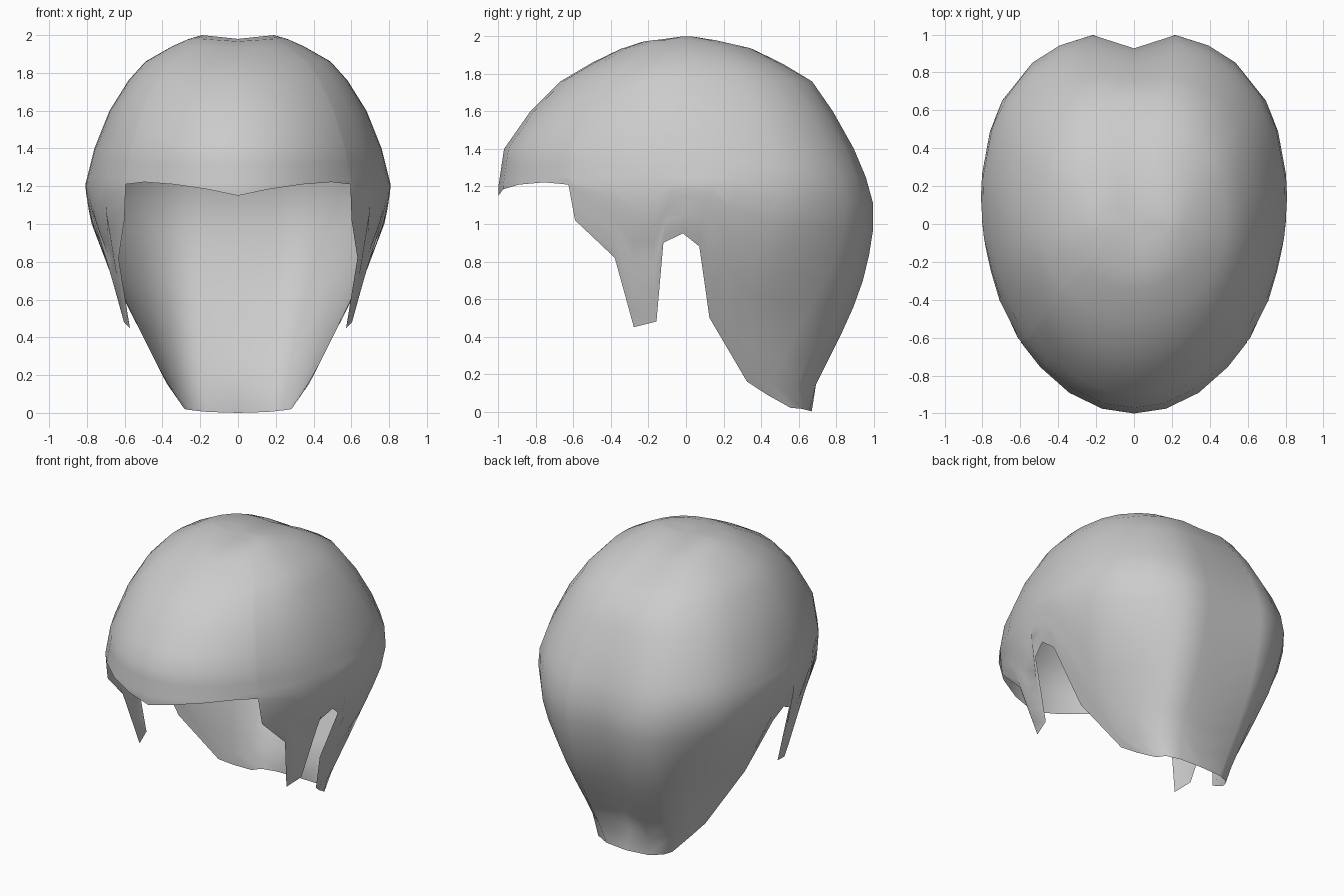
import bpy, bmesh
from math import sin, cos, radians

# Horizontal sections: z, front y, back y, half width, y of widest point
LEVELS = [
    (0.00, -1.0, 0.67, 0.27, 0.57), (0.16, -1.0, 0.74, 0.38, 0.325),
    (0.50, -1.0, 0.905, 0.55, 0.125), (0.75, -1.0, 0.985, 0.68, 0.12),
    (1.00, -1.0, 1.02, 0.775, 0.12), (1.07, -1.0, 1.022, 0.79, 0.13),
    (1.20, -1.0, 0.995, 0.81, 0.15), (1.40, -0.97, 0.91, 0.76, 0.10),
    (1.60, -0.83, 0.80, 0.68, 0.05), (1.76, -0.67, 0.69, 0.58, 0.0),
    (1.86, -0.50, 0.53, 0.49, 0.0), (1.94, -0.35, 0.37, 0.35, 0.0),
    (1.98, -0.24, 0.20, 0.26, 0.0), (2.00, -0.08, 0.08, 0.19, 0.0)]

# Columns front to back: angle at the brow ring, angle at the hem, hem height
COLUMNS = [
    (0, 0, 1.15), (12, 12, 1.185), (25, 25, 1.21), (38, 38, 1.222),
    (47.5, 47.5, 1.21), (49, 50.5, 1.02),                 # temple corner
    (61, 63.5, 0.82), (70, 68, 0.45), (75, 75, 0.48),     # sideburn
    (79, 77.6, 0.90), (84, 83, 0.95), (90, 87.5, 0.88),   # ear arch
    (96, 90, 0.50), (112, 90, 0.16), (126, 90, 0.09),     # nape
    (142, 95, 0.02), (155, 118, 0.015), (168, 148, 0.005), (180, 180, 0.0)]
RING = 1.25
TOP = [2.0, 1.98, 1.94, 1.86, 1.76, 1.6, 1.5, 1.4, 1.32, RING]
LOWER = 9

# Depth of the centre groove at the back, by height
GROOVE = [(0, 0), (0.13, 0.11), (0.5, 0.125), (0.8, 0.10),
          (1.07, 0.09), (1.3, 0.07), (1.6, 0.04), (2.0, 0)]


def lerp_table(table, z):
    for a, b in zip(table, table[1:]):
        if z <= b[0]:
            k = (z - a[0]) / (b[0] - a[0])
            return [p + (q - p) * k for p, q in zip(a[1:], b[1:])]
    return list(table[-1][1:])


def point(deg, z):
    front, back, w, mid = lerp_table(LEVELS, z)
    c, s = cos(radians(deg)), max(0.0, sin(radians(deg)))
    if deg < 1e-6 or deg > 179.999:
        s = 0.0
    if c > 1e-6:
        y = mid - (mid - front) * c
        if y < 0:
            w += max(0, 0.25 * (0.82 - z))   # sideburns hang out a little
        x = w * s
    else:
        y = mid + (back - mid) * abs(c) ** (2 / 2.4)
        x = w * s ** (2 / 2.4)
        y -= lerp_table(GROOVE, z)[0] * max(0, 1 - x / 0.2)
    if z > 1.8:                              # shallow parting on the crown
        z -= 0.02 * max(0, 1 - x / 0.19) * min(1, max(0, (y + 0.5) / 0.4))
    return (x, y, z)


bm = bmesh.new()
grid = []
for t_top, t_hem, hem in COLUMNS:
    col = [bm.verts.new(point(t_top, z)) for z in TOP]
    for j in range(1, LOWER + 1):
        k = j / LOWER
        bend = k ** 2.2 if t_top > 130 else k    # back lobes stay full
        col.append(bm.verts.new(point(t_top + (t_hem - t_top) * bend,
                                      RING + (hem - RING) * k)))
    grid.append(col)
crown = bm.verts.new((0, 0, 1.98))
for a, b in zip(grid, grid[1:]):
    bm.faces.new((crown, a[0], b[0]))
    for j in range(len(a) - 1):
        bm.faces.new((a[j], a[j + 1], b[j + 1], b[j]))
for f in bm.faces:
    f.smooth = True

# Hair shell, mirrored across the centre line
mesh = bpy.data.meshes.new("hair_shell")
bm.to_mesh(mesh)
bm.free()
hair = bpy.data.objects.new("hair_shell", mesh)
bpy.context.collection.objects.link(hair)
mirror = hair.modifiers.new("mirror", 'MIRROR')
mirror.use_axis = (True, False, False)
mirror.use_clip = True
mirror.merge_threshold = 0.0005
